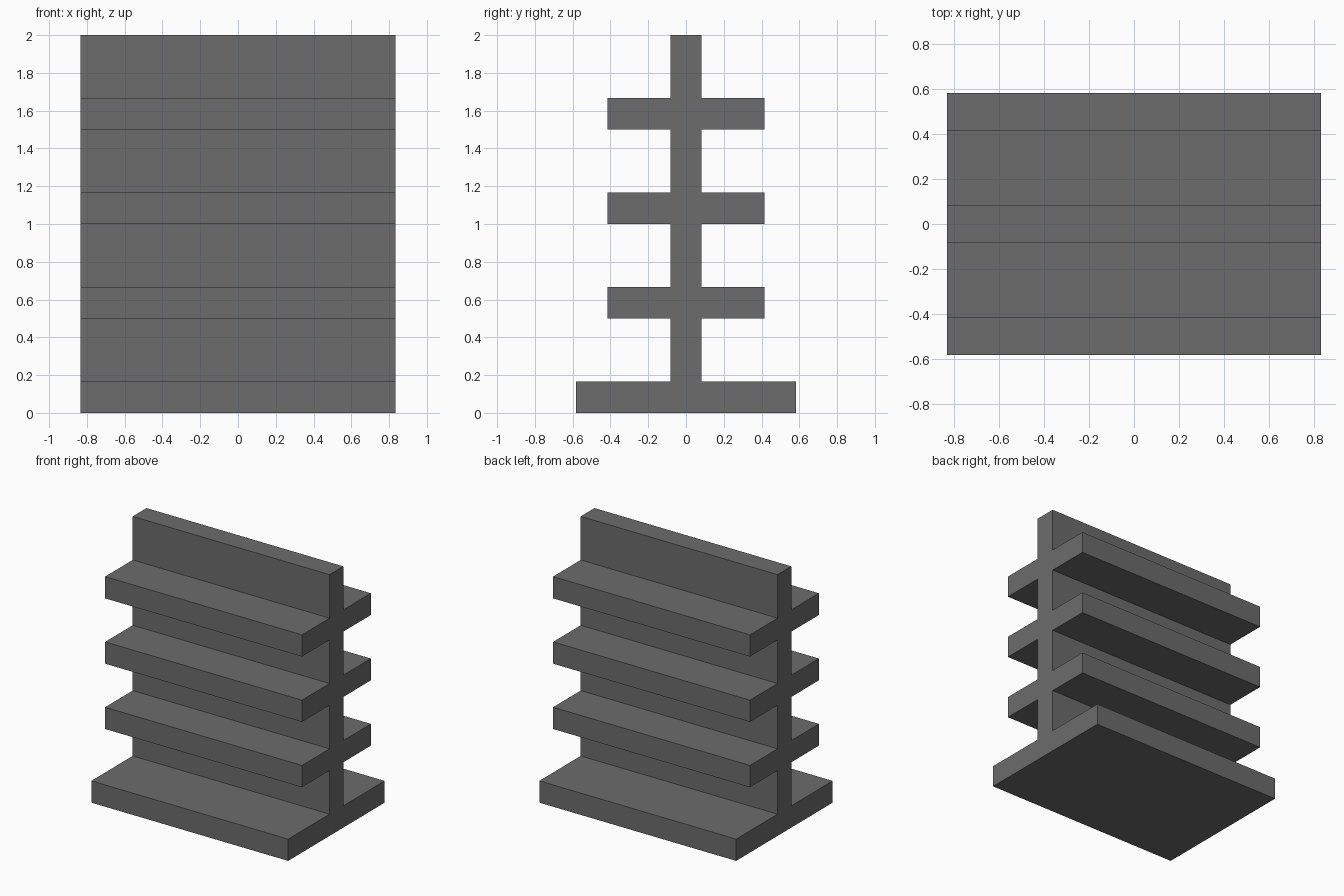
import bpy, bmesh

if "Cube" in bpy.data.objects:
    bpy.data.objects.remove(bpy.data.objects["Cube"])

U = 1 / 6            # board thickness
HALF_LEN = 5 * U     # half length along x
WALL = U / 2         # half thickness of the upright panel

grey = bpy.data.materials.new("dark grey")
grey.diffuse_color = (0.15, 0.15, 0.15, 1)
grey.use_nodes = True
grey.node_tree.nodes["Principled BSDF"].inputs["Base Color"].default_value = grey.diffuse_color

# Half of the end profile (y, z): wide base, three shelves, upright panel
half = [(3.5 * U, 0), (3.5 * U, U), (WALL, U)]
for z in (3 * U, 6 * U, 9 * U):
    half += [(WALL, z), (2.5 * U, z), (2.5 * U, z + U), (WALL, z + U)]
half.append((WALL, 2.0))
profile = half + [(-y, z) for y, z in reversed(half)]

# Extrude the mirrored profile along x
bm = bmesh.new()
end = bm.faces.new([bm.verts.new((-HALF_LEN, y, z)) for y, z in profile])
ext = bmesh.ops.extrude_face_region(bm, geom=[end], use_keep_orig=True)
verts = [v for v in ext["geom"] if isinstance(v, bmesh.types.BMVert)]
bmesh.ops.translate(bm, verts=verts, vec=(2 * HALF_LEN, 0, 0))
bmesh.ops.recalc_face_normals(bm, faces=bm.faces)

mesh = bpy.data.meshes.new("double_sided_shelf")
bm.to_mesh(mesh)
bm.free()
mesh.materials.append(grey)
shelf = bpy.data.objects.new("double_sided_shelf", mesh)
bpy.context.collection.objects.link(shelf)
